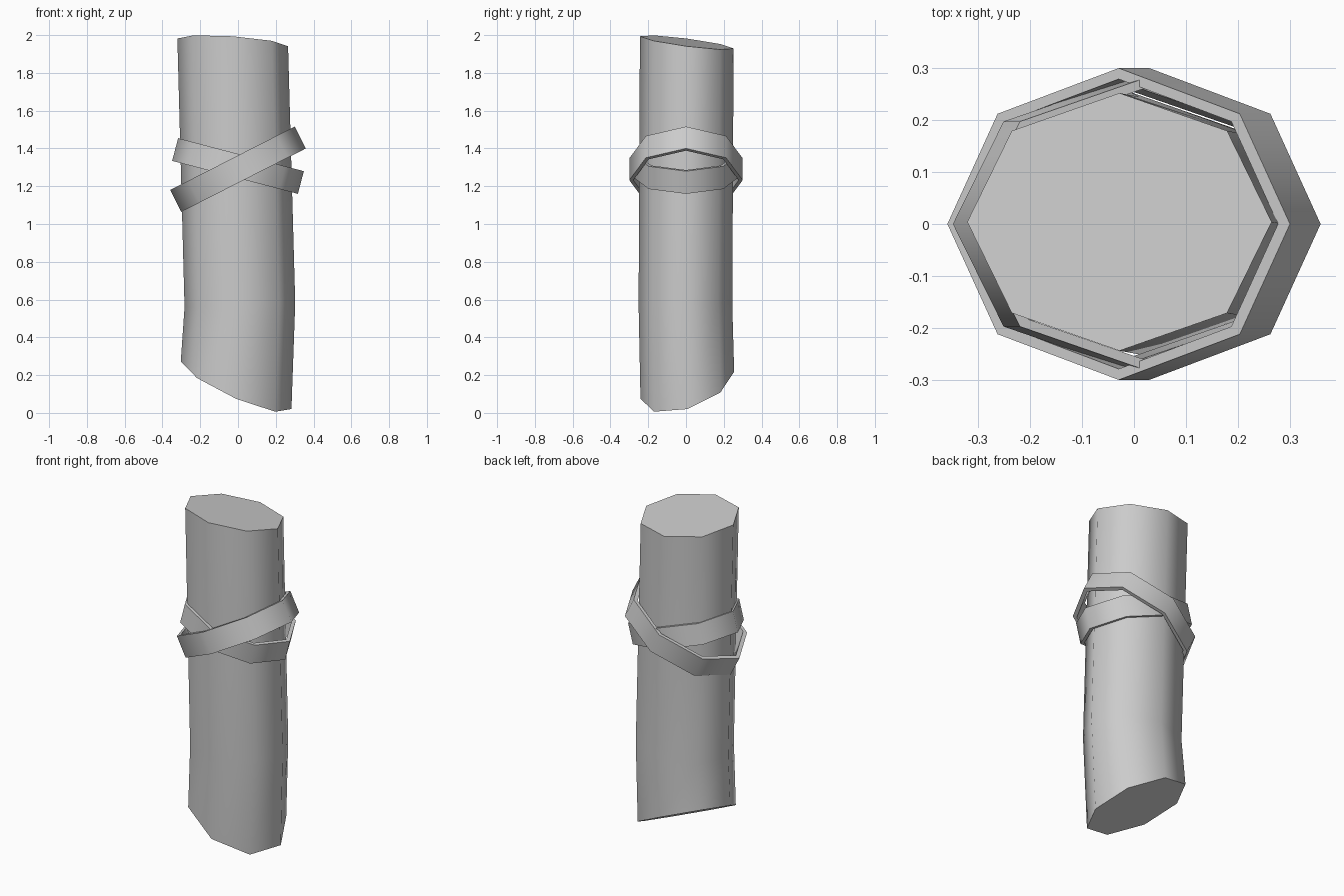
import bpy, bmesh, math

cube = bpy.data.objects.get("Cube")
if cube:
    bpy.data.objects.remove(cube)

SIDES = 8
grey = bpy.data.materials.new("plain grey")
grey.use_nodes = True
grey.diffuse_color = (0.6, 0.6, 0.6, 1)
grey.node_tree.nodes["Principled BSDF"].inputs["Base Color"].default_value = (0.6, 0.6, 0.6, 1)


def octagon(rx, ry):
    angles = [2 * math.pi * i / SIDES for i in range(SIDES)]
    return [(rx * math.cos(a), ry * math.sin(a)) for a in angles]


def bridge(bm, lower, upper):
    for i in range(SIDES):
        j = (i + 1) % SIDES
        bm.faces.new((lower[i], lower[j], upper[j], upper[i]))


def finish(bm, name):
    bmesh.ops.recalc_face_normals(bm, faces=bm.faces)
    mesh = bpy.data.meshes.new(name)
    bm.to_mesh(mesh)
    bm.free()
    mesh.materials.append(grey)
    obj = bpy.data.objects.new(name, mesh)
    bpy.context.collection.objects.link(obj)
    bpy.ops.object.select_all(action="DESELECT")
    obj.select_set(True)
    bpy.context.view_layer.objects.active = obj
    bpy.ops.object.shade_smooth_by_angle(angle=math.radians(55))
    return obj


# Slightly bent log: each section is a centre, a height and the slope of its cut
def make_log(sections):
    bm = bmesh.new()
    loops = []
    for cx, cy, z, slope_x, slope_y in sections:
        loops.append([bm.verts.new((x + cx, y + cy, z + slope_x * (x + cx) + slope_y * (y + cy)))
                      for x, y in octagon(0.293, 0.248)])
    for lower, upper in zip(loops, loops[1:]):
        bridge(bm, lower, upper)
    bm.faces.new(loops[0])
    bm.faces.new(loops[-1])
    finish(bm, "log")


# Tilted hollow band wrapped around the log
def make_band(name, size, height, z, tilt):
    bm = bmesh.new()
    loops = []
    for scale, side in ((1, -1), (1, 1), (0.93, 1), (0.93, -1)):
        loops.append([bm.verts.new((x, y, side * height / 2))
                      for x, y in octagon(0.37 * size * scale, 0.3 * size * scale)])
    for i in range(4):
        bridge(bm, loops[i], loops[(i + 1) % 4])
    band = finish(bm, name)
    band.location.z = z
    band.rotation_euler.y = math.radians(-tilt)


make_log([(-0.01, 0.007, 0.14, -0.43, 0.29),
          (0.01, -0.003, 0.57, 0.04, 0),
          (-0.028, 0.004, 1.96, -0.07, -0.13)])
make_band("outer_band", 1, 0.13, 1.29, 27)
make_band("inner_band", 0.93, 0.124, 1.307, -14.7)
